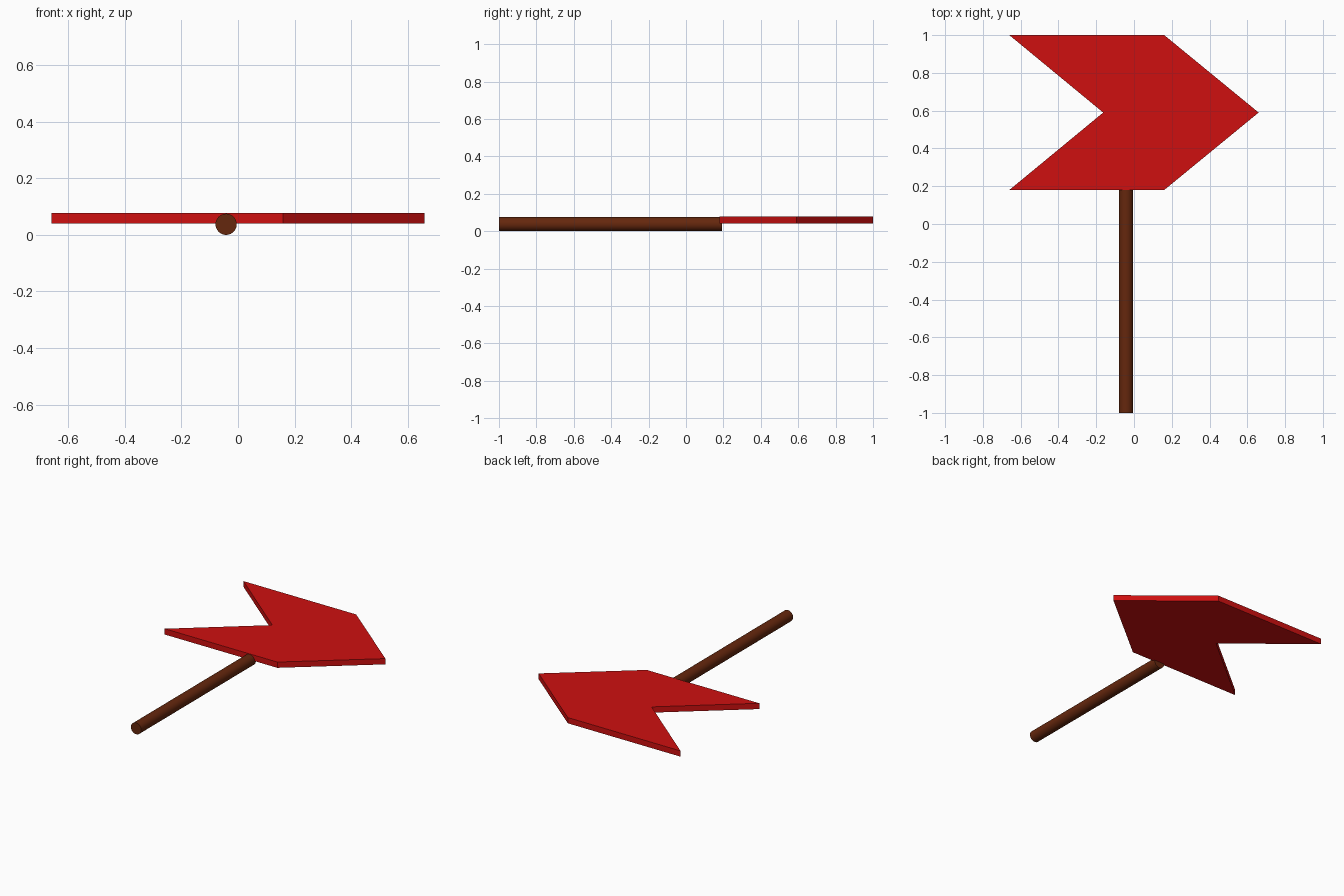
import bpy, bmesh
from math import radians

if "Cube" in bpy.data.objects:
    bpy.data.objects.remove(bpy.data.objects["Cube"])


def material(name, color):
    mat = bpy.data.materials.new(name)
    mat.diffuse_color = color
    mat.use_nodes = True
    mat.node_tree.nodes["Principled BSDF"].inputs["Base Color"].default_value = mat.diffuse_color
    return mat


# Arrow board: chevron outline extruded to a thin plate
outline = [(-0.66, 1.0), (-0.163, 0.59), (-0.66, 0.18),
           (0.16, 0.18), (0.66, 0.59), (0.16, 1.0)]
z_bottom, z_top = 0.04, 0.078

bm = bmesh.new()
face = bm.faces.new([bm.verts.new((x, y, z_bottom)) for x, y in outline])
extruded = bmesh.ops.extrude_face_region(bm, geom=[face])["geom"]
top = [v for v in extruded if isinstance(v, bmesh.types.BMVert)]
bmesh.ops.translate(bm, verts=top, vec=(0, 0, z_top - z_bottom))
bmesh.ops.recalc_face_normals(bm, faces=bm.faces)
mesh = bpy.data.meshes.new("arrow_board")
bm.to_mesh(mesh)
bm.free()
board = bpy.data.objects.new("arrow_board", mesh)
bpy.context.collection.objects.link(board)
mesh.materials.append(material("red_paint", (0.62, 0.005, 0.005, 1)))

# Post: round rod lying along y, its end tucked under the board
radius, y_start, y_end = 0.0375, -1.0, 0.192
bpy.ops.mesh.primitive_cylinder_add(
    vertices=32, radius=radius, depth=y_end - y_start,
    location=(-0.042, (y_start + y_end) / 2, radius),
    rotation=(radians(90), 0, 0))
post = bpy.context.object
post.name = "post"
bpy.ops.object.shade_smooth_by_angle(angle=radians(30))
post.data.materials.append(material("brown_wood", (0.13, 0.02, 0.004, 1)))
